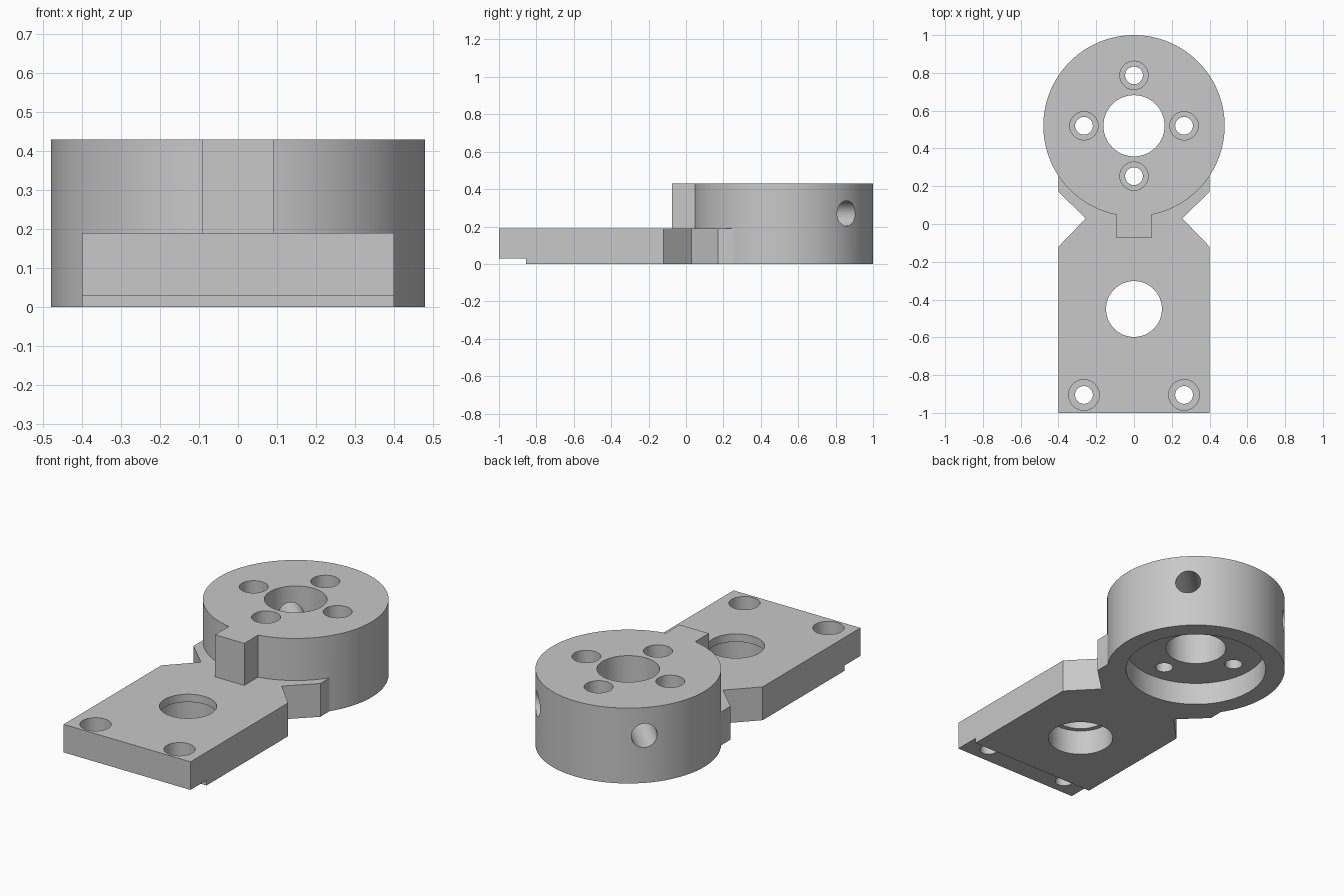
import bpy
import bmesh
from math import radians
from mathutils import Matrix, Vector

cube = bpy.data.objects.get("Cube")
if cube:
    bpy.data.objects.remove(cube, do_unlink=True)

HUB_Y = 0.52        # hub axis
HUB_TOP = 0.43
PLATE_TOP = 0.19

metal = bpy.data.materials.new("grey metal")
metal.use_nodes = True
grey = (0.58, 0.58, 0.58, 1)
metal.diffuse_color = grey
metal.node_tree.nodes["Principled BSDF"].inputs["Base Color"].default_value = grey


def finish(name, bm):
    bmesh.ops.recalc_face_normals(bm, faces=bm.faces)
    mesh = bpy.data.meshes.new(name)
    bm.to_mesh(mesh)
    bm.free()
    mesh.materials.append(metal)
    obj = bpy.data.objects.new(name, mesh)
    bpy.context.collection.objects.link(obj)
    return obj


def prism(name, outline, z0, z1):
    bm = bmesh.new()
    face = bm.faces.new([bm.verts.new((x, y, z0)) for x, y in outline])
    top = bmesh.ops.extrude_face_region(bm, geom=[face])["geom"]
    verts = [v for v in top if isinstance(v, bmesh.types.BMVert)]
    bmesh.ops.translate(bm, verts=verts, vec=(0, 0, z1 - z0))
    return finish(name, bm)


def box(name, x, y0, y1, z0, z1):
    return prism(name, [(-x, y0), (x, y0), (x, y1), (-x, y1)], z0, z1)


def cylinder(name, x, y, r, z0, z1, segments=64):
    bm = bmesh.new()
    bmesh.ops.create_cone(bm, cap_ends=True, segments=segments, radius1=r, radius2=r,
                          depth=z1 - z0, matrix=Matrix.Translation((x, y, (z0 + z1) / 2)))
    return finish(name, bm)


def radial_hole(angle):
    # Horizontal drill from the hub rim into the bore
    turn = Matrix.Rotation(radians(angle), 4, "Z")
    centre = Vector((0, HUB_Y, 0.27)) + turn @ Vector((0.35, 0, 0))
    bm = bmesh.new()
    bmesh.ops.create_cone(bm, cap_ends=True, segments=48, radius1=0.068, radius2=0.068, depth=0.6,
                          matrix=Matrix.Translation(centre) @ turn @ Matrix.Rotation(radians(90), 4, "Y"))
    return finish("radial_cutter", bm)


def combine(body, tool, operation):
    tool.hide_render = True
    mod = body.modifiers.new("cut", "BOOLEAN")
    mod.operation = operation
    mod.solver = "EXACT"
    mod.object = tool
    bpy.context.view_layer.objects.active = body
    bpy.ops.object.modifier_apply(modifier=mod.name)
    bpy.data.objects.remove(tool, do_unlink=True)


def cut(body, tool):
    combine(body, tool, "DIFFERENCE")


def counterbore(body, x, y, r, floor, top):
    cut(body, cylinder("bolt_cutter", x, y, 0.047, -0.1, top + 0.1, 40))
    cut(body, cylinder("head_cutter", x, y, r, floor, top + 0.1, 48))


# Flat plate with a V notch on each side
side = [(0.4, -1), (0.4, -0.12), (0.255, 0.03), (0.4, 0.17), (0.4, 0.4)]
bracket = prism("mounting_bracket", side + [(-x, y) for x, y in reversed(side)], 0, PLATE_TOP)

# Round hub and its key block
combine(bracket, cylinder("hub", 0, HUB_Y, 0.48, 0, HUB_TOP, 128), "UNION")
combine(bracket, box("key_block", 0.092, -0.075, 0.15, 0.16, HUB_TOP), "UNION")

# Step under the front edge
cut(bracket, box("step_cutter", 0.6, -1.2, -0.855, -0.2, 0.03))

# Hub recess, bore, bolt holes and radial holes
cut(bracket, cylinder("recess_cutter", 0, HUB_Y, 0.377, -0.1, 0.13, 96))
cut(bracket, cylinder("bore_cutter", 0, HUB_Y, 0.162, -0.1, 0.6, 72))
for dx, dy in ((1, 0), (-1, 0), (0, 1), (0, -1)):
    counterbore(bracket, 0.265 * dx, HUB_Y + 0.267 * dy, 0.075, 0.27, HUB_TOP)
for angle in (45, 135):
    cut(bracket, radial_hole(angle))

# Stepped hole in the plate and its two corner bolt holes
cut(bracket, cylinder("plate_hole_cutter", 0, -0.45, 0.148, -0.1, 0.4))
cut(bracket, cylinder("plate_recess_cutter", 0, -0.45, 0.174, -0.1, 0.145))
for sx in (-1, 1):
    counterbore(bracket, 0.265 * sx, -0.905, 0.081, 0.09, PLATE_TOP)

# Smooth round walls, sharp edges
bpy.ops.object.select_all(action="DESELECT")
bracket.select_set(True)
bpy.context.view_layer.objects.active = bracket
bpy.ops.object.shade_smooth_by_angle(angle=radians(30))
